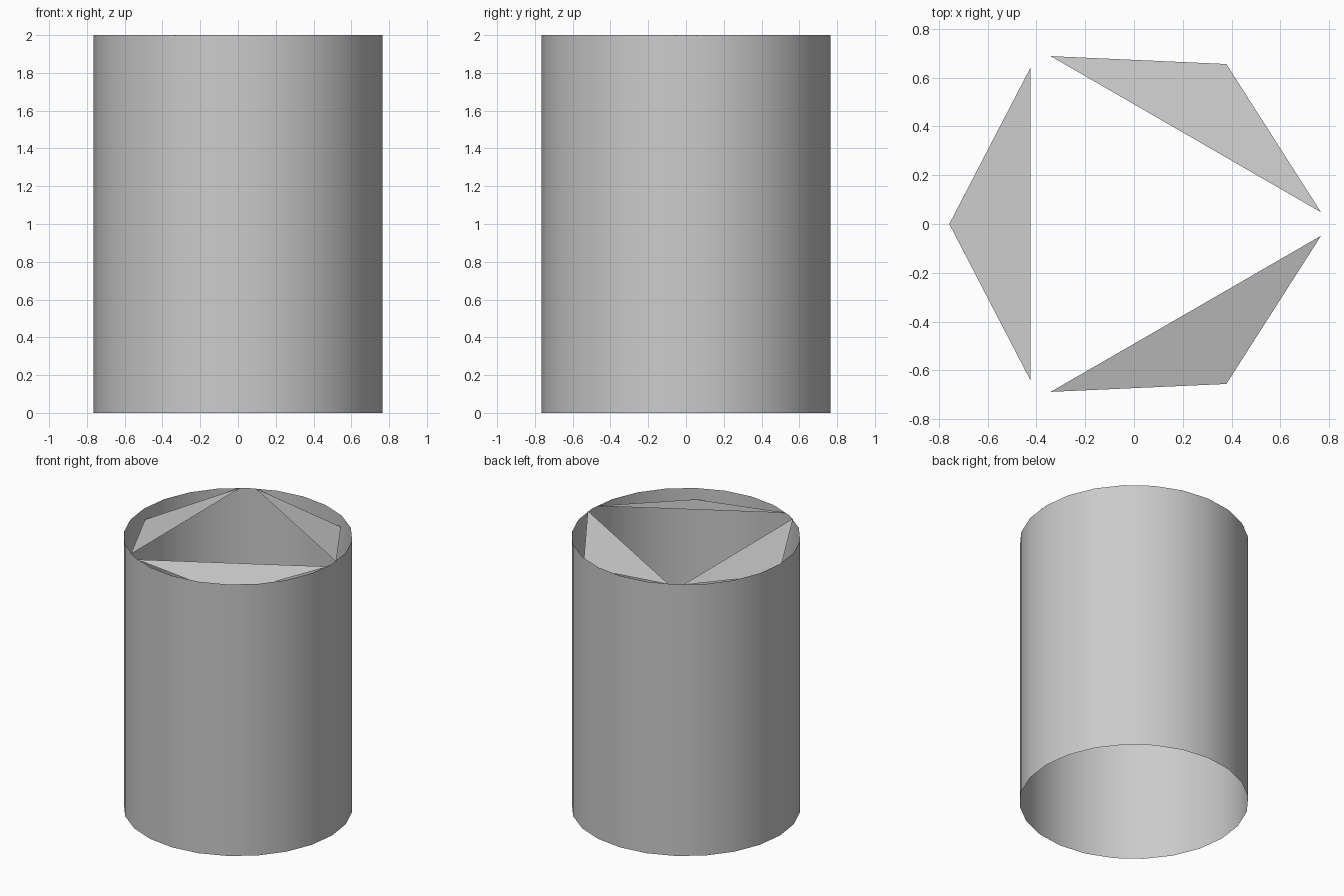
import bpy, bmesh
from math import radians, cos, sin

cube = bpy.data.objects.get("Cube")
if cube:
    bpy.data.objects.remove(cube, do_unlink=True)

RADIUS, HEIGHT, SIDES = 0.765, 2.0, 24

grey = bpy.data.materials.new("light_grey")
grey.use_nodes = True
colour = (0.6, 0.6, 0.6, 1.0)
grey.diffuse_color = colour
grey.node_tree.nodes["Principled BSDF"].inputs["Base Color"].default_value = colour


def add_object(name, bm):
    mesh = bpy.data.meshes.new(name)
    bm.to_mesh(mesh)
    bm.free()
    mesh.materials.append(grey)
    obj = bpy.data.objects.new(name, mesh)
    bpy.context.collection.objects.link(obj)
    return obj


def polar(radius, degrees, z):
    a = radians(degrees)
    return (radius * cos(a), radius * sin(a), z)


# Open tube wall, without end caps
bm = bmesh.new()
rings = [[bm.verts.new(polar(RADIUS, i * 360 / SIDES, z)) for i in range(SIDES)]
         for z in (0, HEIGHT)]
low, high = rings
for i in range(SIDES):
    j = (i + 1) % SIDES
    bm.faces.new((low[i], low[j], high[j], high[i])).smooth = True
add_object("tube_wall", bm)

# Three triangular flaps inside the rim, their outer tips sloping down
for n, angle in enumerate((60, 180, 300), 1):
    bm = bmesh.new()
    corners = [polar(0.768, angle - 56.4, HEIGHT),
               polar(0.757, angle, HEIGHT - 0.08),
               polar(0.768, angle + 56.4, HEIGHT)]
    bm.faces.new([bm.verts.new(c) for c in corners])
    add_object(f"rim_flap_{n}", bm)
